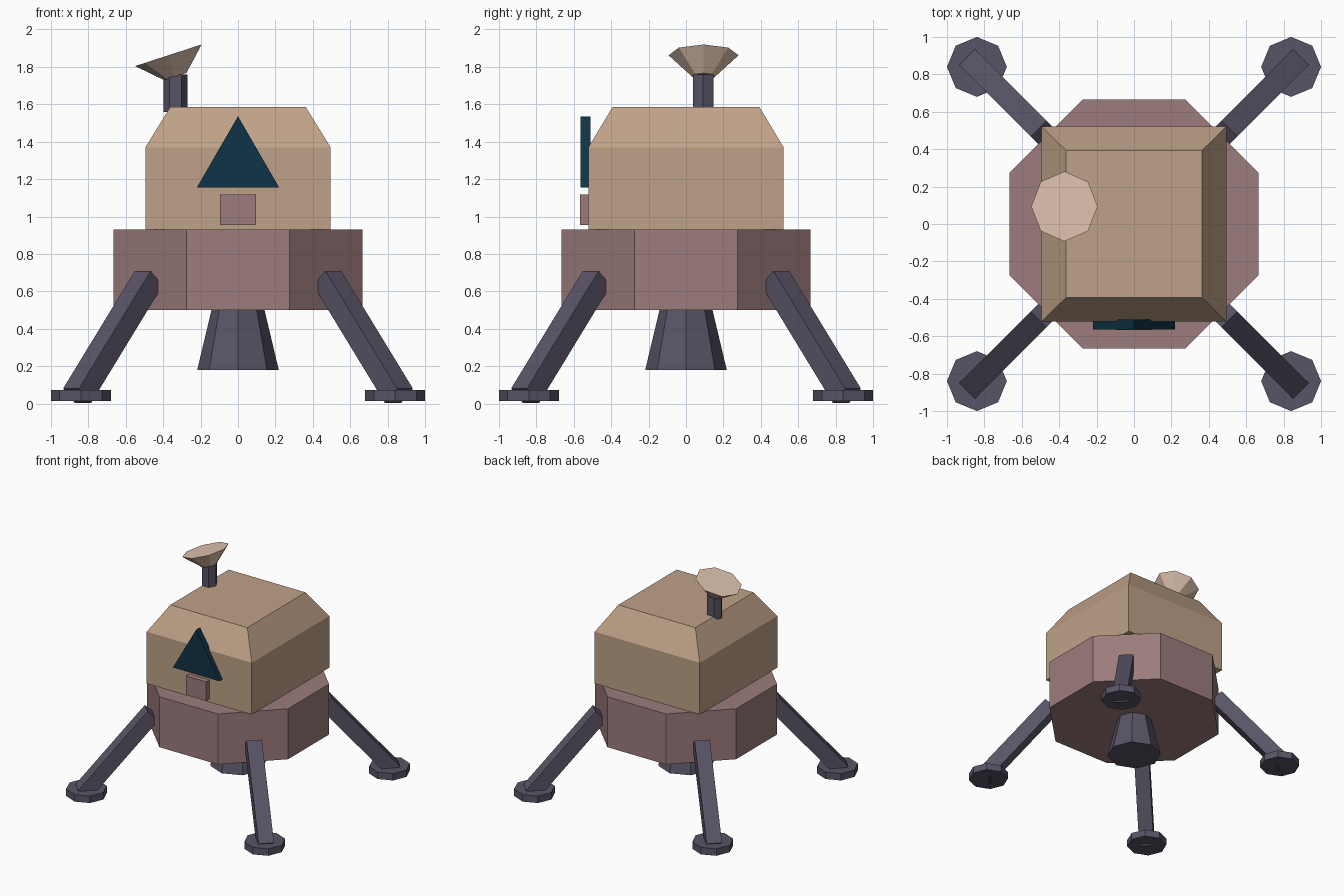
import bpy
import bmesh
from math import pi, sin, cos, atan2, hypot, radians
from mathutils import Matrix, Vector

old = bpy.data.objects.get("Cube")
if old:
    bpy.data.objects.remove(old, do_unlink=True)


def material(name, rgb):
    """Flat material from 0-255 display values, stored as linear."""
    linear = [((c / 255 + 0.055) / 1.055) ** 2.4 if c > 10 else c / 255 / 12.92 for c in rgb]
    mat = bpy.data.materials.new(name)
    mat.use_nodes = True
    mat.diffuse_color = (*linear, 1)
    mat.node_tree.nodes["Principled BSDF"].inputs["Base Color"].default_value = (*linear, 1)
    return mat


TAN = material("tan hull", (191, 162, 136))
MAUVE = material("mauve base", (156, 124, 125))
SLATE = material("slate metal", (89, 84, 102))
GLASS = material("dark blue glass", (15, 51, 71))
CREAM = material("cream dish", (222, 194, 174))


def ngon(sides, radius, z, turn=0.0):
    return [Vector((radius * cos(turn + i * 2 * pi / sides),
                    radius * sin(turn + i * 2 * pi / sides), z)) for i in range(sides)]


def rect(hx, hy, z):
    return [Vector((sx * hx, sy * hy, z)) for sx, sy in ((1, 1), (-1, 1), (-1, -1), (1, -1))]


def loft(name, rings, mat, matrix=Matrix()):
    """Closed flat-shaded solid through a stack of matching rings."""
    bm = bmesh.new()
    layers = [[bm.verts.new(p) for p in ring] for ring in rings]
    n = len(layers[0])
    for low, high in zip(layers, layers[1:]):
        for i in range(n):
            j = (i + 1) % n
            bm.faces.new((low[i], low[j], high[j], high[i]))
    bm.faces.new(layers[0][::-1])
    bm.faces.new(layers[-1])
    bmesh.ops.recalc_face_normals(bm, faces=bm.faces)
    mesh = bpy.data.meshes.new(name)
    bm.to_mesh(mesh)
    bm.free()
    mesh.materials.append(mat)
    obj = bpy.data.objects.new(name, mesh)
    obj.matrix_world = matrix
    bpy.context.collection.objects.link(obj)
    return obj


move = Matrix.Translation

# Octagonal lower stage and engine nozzle
stage_radius = 0.665 / cos(pi / 8)
loft("lower_stage", [ngon(8, stage_radius, z, pi / 8) for z in (0.5, 0.93)], MAUVE)
loft("engine_nozzle", [ngon(8, 0.218, 0.18), ngon(8, 0.137, 0.52)], SLATE)

# Cabin with sloped upper edges
loft("cabin", [rect(0.495, 0.522, 0.93), rect(0.495, 0.522, 1.37),
               rect(0.363, 0.393, 1.585)], TAN)

# Triangular window and door block on the front
loft("window", [ngon(3, 0.254, z, pi / 2) for z in (0.51, 0.563)], GLASS,
     move((0, 0, 1.282)) @ Matrix.Rotation(pi / 2, 4, "X"))
loft("door", [rect(0.095, 0.035, z) for z in (0.955, 1.118)], MAUVE, move((0, -0.532, 0)))

# Antenna mast and tilted dish
loft("antenna_mast", [ngon(6, 0.064, z) for z in (1.56, 1.76)], SLATE, move((-0.335, 0.092, 0)))
loft("antenna_dish", [ngon(8, 0.062, 0), ngon(8, 0.187, 0.12)], CREAM,
     move((-0.335, 0.094, 1.748)) @ Matrix.Rotation(radians(-18), 4, "Y"))

# Four splayed legs with octagonal feet
top_r, top_z, foot_r, foot_z = 0.675, 0.67, 1.217, 0.041
length = hypot(foot_r - top_r, top_z - foot_z)
splay = Matrix.Rotation(-atan2(foot_r - top_r, top_z - foot_z), 4, "Y")
corners = ("back_left", "back_right", "front_right", "front_left")
for i, corner in enumerate(corners):
    spin = Matrix.Rotation(pi / 4 + i * pi / 2, 4, "Z")
    loft(corner + "_leg", [rect(0.06, 0.06, z) for z in (0, length)], SLATE,
         spin @ move((foot_r, 0, foot_z)) @ splay)
    loft(corner + "_foot", [ngon(8, 0.16, z) for z in (0.013, 0.072)], SLATE,
         spin @ move((0.84 * 2 ** 0.5, 0, 0)))
